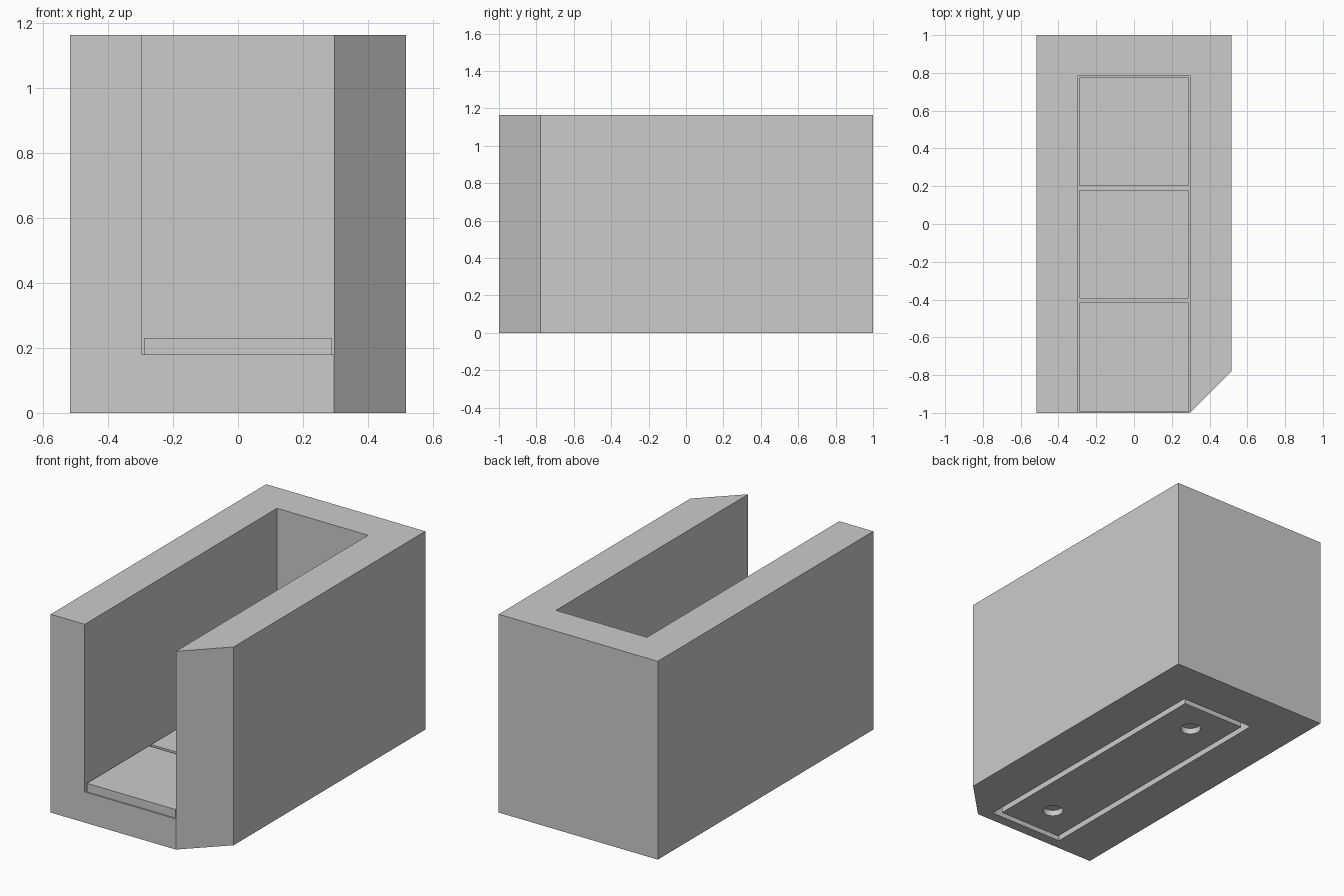
import bpy
import bmesh

if "Cube" in bpy.data.objects:
    bpy.data.objects.remove(bpy.data.objects["Cube"], do_unlink=True)

HALF_W, HALF_L, HEIGHT = 0.517, 1.0, 1.165
SLOT, SLOT_BACK, FLOOR = 0.296, 0.785, 0.18
MID_Y = (SLOT_BACK - HALF_L) / 2

grey = bpy.data.materials.new("plain_grey")
grey.use_nodes = True
colour = (0.6, 0.6, 0.6, 1)
grey.diffuse_color = colour
grey.node_tree.nodes["Principled BSDF"].inputs["Base Color"].default_value = colour


def finish(name, bm):
    bmesh.ops.recalc_face_normals(bm, faces=bm.faces)
    mesh = bpy.data.meshes.new(name)
    bm.to_mesh(mesh)
    bm.free()
    mesh.materials.append(grey)
    obj = bpy.data.objects.new(name, mesh)
    bpy.context.collection.objects.link(obj)
    return obj


def prism(name, outline, z0, z1):
    bm = bmesh.new()
    face = bm.faces.new([bm.verts.new((x, y, z0)) for x, y in outline])
    top = bmesh.ops.extrude_face_region(bm, geom=[face])["geom"]
    verts = [v for v in top if isinstance(v, bmesh.types.BMVert)]
    bmesh.ops.translate(bm, verts=verts, vec=(0, 0, z1 - z0))
    return finish(name, bm)


def box(name, x0, x1, y0, y1, z0, z1):
    return prism(name, [(x0, y0), (x1, y0), (x1, y1), (x0, y1)], z0, z1)


def disc(name, y, radius, z0, z1):
    bm = bmesh.new()
    bmesh.ops.create_cone(bm, cap_ends=True, segments=32, radius1=radius,
                          radius2=radius, depth=z1 - z0)
    bmesh.ops.translate(bm, verts=bm.verts, vec=(0, y, (z0 + z1) / 2))
    return finish(name, bm)


def cut(target, cutter):
    cutter.hide_render = True
    mod = target.modifiers.new("cut", 'BOOLEAN')
    mod.operation, mod.solver, mod.object = 'DIFFERENCE', 'EXACT', cutter
    bpy.context.view_layer.objects.active = target
    bpy.ops.object.modifier_apply(modifier=mod.name)
    bpy.data.objects.remove(cutter, do_unlink=True)


# Housing block with one chamfered front corner
chamfer = HALF_W - SLOT
housing = prism("housing", [(-HALF_W, -HALF_L), (SLOT, -HALF_L),
                            (HALF_W, chamfer - HALF_L), (HALF_W, HALF_L),
                            (-HALF_W, HALF_L)], 0, HEIGHT)

# Channel open at the top and the front
cut(housing, box("slot_cutter", -SLOT, SLOT, -1.2, SLOT_BACK, FLOOR, 1.4))

# Rectangular groove in the underside
outer_x, outer_y, groove, depth = 0.24, 0.83, 0.036, 0.06
ring = box("ring_cutter", -outer_x, outer_x, MID_Y - outer_y, MID_Y + outer_y,
           -0.1, depth)
inner_x, inner_y = outer_x - groove, outer_y - groove
cut(ring, box("island_cutter", -inner_x, inner_x, MID_Y - inner_y,
              MID_Y + inner_y, -0.2, 0.2))
cut(housing, ring)

# Floor tiles, with a round hole below the first and last
pitch = 0.596
for i, place in enumerate(("front", "middle", "back")):
    y = MID_Y + (i - 1) * pitch
    box(place + "_tile", -0.288, 0.288, y - 0.288, y + 0.288, FLOOR, 0.23)
    if place != "middle":
        cut(housing, disc("hole_cutter", y, 0.056, -0.1, 0.035))

# Clean shading on the round holes
bpy.ops.object.select_all(action='DESELECT')
housing.select_set(True)
bpy.context.view_layer.objects.active = housing
bpy.ops.object.shade_smooth_by_angle()
